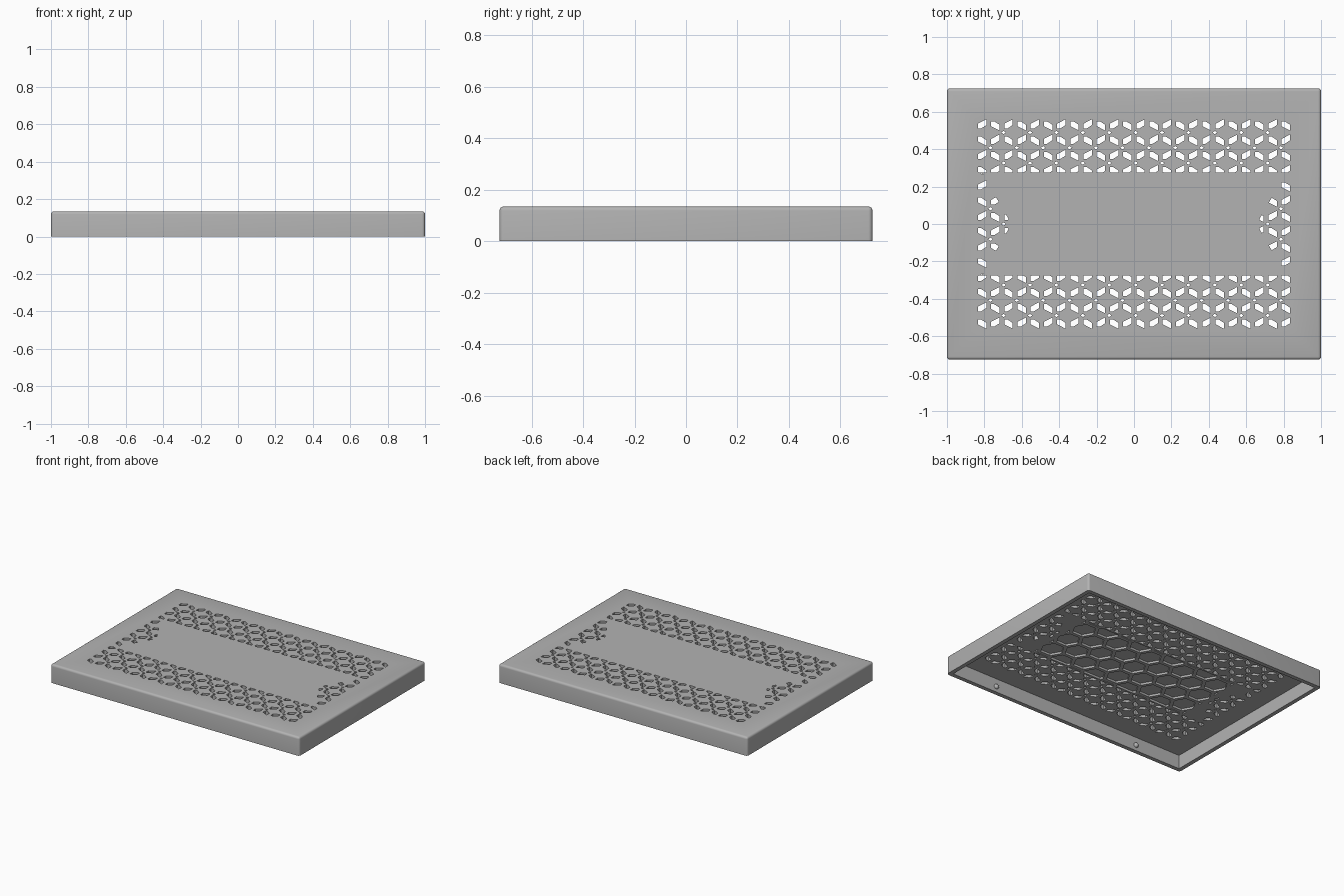
import bpy, bmesh, math
from mathutils import Vector

if "Cube" in bpy.data.objects:
    bpy.data.objects.remove(bpy.data.objects["Cube"], do_unlink=True)

LENGTH, DEPTH, HEIGHT = 2.0, 1.45, 0.135
WALL, CEILING = 0.03, 0.1
COL, ROW = 0.0706, 0.163           # spacing of the vent clusters
EDGE_X, EDGE_Y, BAND_Y = 0.835, 0.565, 0.275
NOTCH = 0.655                      # tip of the side vent triangles
SLOPE = math.tan(math.radians(30))

grey = bpy.data.materials.new("mid_grey")
grey.use_nodes = True
grey.diffuse_color = (0.45, 0.45, 0.45, 1)
grey.node_tree.nodes["Principled BSDF"].inputs["Base Color"].default_value = (0.45, 0.45, 0.45, 1)


def mesh_object(name, bm):
    bmesh.ops.recalc_face_normals(bm, faces=bm.faces)
    mesh = bpy.data.meshes.new(name)
    bm.to_mesh(mesh)
    bm.free()
    mesh.materials.append(grey)
    obj = bpy.data.objects.new(name, mesh)
    bpy.context.collection.objects.link(obj)
    return obj


def box(name, size, z0, z1):
    bm = bmesh.new()
    bmesh.ops.create_cube(bm, size=1)
    for v in bm.verts:
        v.co = Vector((v.co.x * size[0], v.co.y * size[1], z0 if v.co.z < 0 else z1))
    return bm


def clip(poly, planes):
    """Keep the part of a convex polygon where a*x + b*y > c for each plane."""
    for a, b, c in planes:
        out = []
        for p, q in zip(poly, poly[1:] + poly[:1]):
            dp, dq = a * p[0] + b * p[1] - c, a * q[0] + b * q[1] - c
            if dp >= 0:
                out.append(p)
            if dp * dq < 0:
                t = dp / (dp - dq)
                out.append((p[0] + t * (q[0] - p[0]), p[1] + t * (q[1] - p[1])))
        poly = out
    return poly


def area(poly):
    return abs(sum(p[0] * q[1] - q[0] * p[1] for p, q in zip(poly, poly[1:] + poly[:1]))) / 2


def prism(bm, poly, z0, z1):
    if len(poly) < 3 or area(poly) < 2e-5:
        return
    low = [bm.verts.new((x, y, z0)) for x, y in poly]
    high = [bm.verts.new((x, y, z1)) for x, y in poly]
    bm.faces.new(low)
    bm.faces.new(high)
    for i in range(len(poly)):
        j = (i + 1) % len(poly)
        bm.faces.new((low[i], low[j], high[j], high[i]))


def cut(target, cutter):
    cutter.hide_render = True
    mod = target.modifiers.new("cut", "BOOLEAN")
    mod.operation, mod.solver, mod.object = "DIFFERENCE", "EXACT", cutter
    bpy.context.view_layer.objects.active = target
    bpy.ops.object.modifier_apply(modifier=mod.name)
    bpy.data.objects.remove(cutter, do_unlink=True)


# Rounded outer shell, open below
bm = box("shell", (LENGTH, DEPTH), 0, HEIGHT)
edges = [e for e in bm.edges if max(v.co.z for v in e.verts) > 0]
bmesh.ops.bevel(bm, geom=edges, offset=0.016, segments=4, profile=0.5, affect="EDGES")
cover = mesh_object("cover", bm)
cavity = mesh_object("cavity_cutter", box("cavity", (LENGTH - 2 * WALL, DEPTH - 2 * WALL), -0.1, CEILING))
cut(cover, cavity)

# Vent areas: long bands front and back, triangles at both ends
frame = [(1, 0, -EDGE_X), (-1, 0, -EDGE_X)]
regions = [frame + [(0, s, BAND_Y), (0, -s, -EDGE_Y)] for s in (1, -1)]
regions += [frame + [(0, 1, 0.003 - BAND_Y), (0, -1, 0.003 - BAND_Y),
                     (s, SLOPE, NOTCH), (s, -SLOPE, NOTCH)] for s in (1, -1)]

# Each cluster: two mirrored slanted slots and one small diamond
slot = [(-0.023, 0.06), (-0.006, 0.06), (0.022, 0.042), (0.022, 0.011), (-0.023, 0.034)]
shapes = [slot, [(x, -y) for x, y in slot],
          [(0.032, 0), (0.044, 0.009), (0.056, 0), (0.044, -0.009)]]
bm = bmesh.new()
for i in range(24):
    for j in range(-4, 5):
        cx = (i - 11.5) * COL
        cy = j * ROW + (ROW / 2 if i % 2 == 0 else 0)
        for shape in shapes:
            moved = [(cx + x, cy + y) for x, y in shape]
            for region in regions:
                prism(bm, clip(moved, region), 0.05, 0.2)

# Shallow hexagonal pockets under the solid middle
middle = [(1, 0, -0.64), (-1, 0, -0.64), (0, 1, -0.262), (0, -1, -0.262)]
for i in range(-5, 6):
    for j in range(-2, 3):
        cx, cy = i * COL * 2, j * ROW + (ROW / 2 if i % 2 else 0)
        hexagon = [(cx + 0.08 * math.cos(k * math.pi / 3), cy + 0.08 * math.sin(k * math.pi / 3))
                   for k in range(6)]
        prism(bm, clip(hexagon, middle), 0.05, CEILING + 0.015)
cut(cover, mesh_object("vent_cutter", bm))

# Snap bumps on the inner long walls
parts = [cover]
for side, word in ((-1, "front"), (1, "back")):
    for x in (-0.6, 0.6):
        bm = bmesh.new()
        bmesh.ops.create_uvsphere(bm, u_segments=16, v_segments=10, radius=0.018)
        bump = mesh_object(word + ("_left" if x > 0 else "_right") + "_snap_bump", bm)
        bump.location = (x, side * (DEPTH / 2 - WALL), 0.04)
        parts.append(bump)

# Smooth the roundings, keep the cut edges sharp
bpy.ops.object.select_all(action="DESELECT")
for part in parts:
    part.select_set(True)
bpy.context.view_layer.objects.active = cover
bpy.ops.object.shade_smooth_by_angle(angle=math.radians(30))
